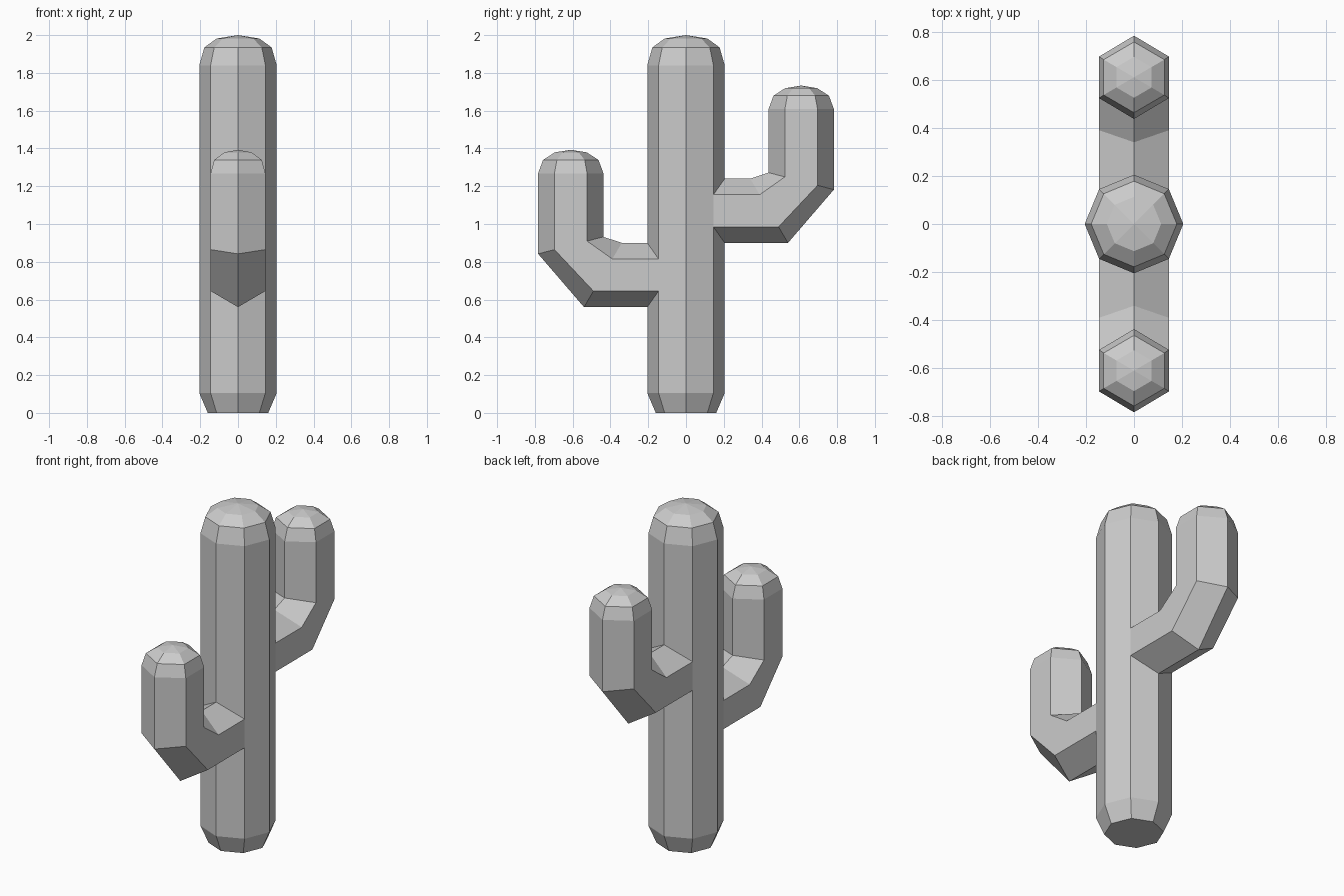
import bpy, bmesh
from math import cos, sin, pi

if "Cube" in bpy.data.objects:
    bpy.data.objects.remove(bpy.data.objects["Cube"])

bm = bmesh.new()


def bridge(a, b, skip=()):
    n = len(a)
    for i in range(n):
        if i not in skip:
            j = (i + 1) % n
            bm.faces.new((a[i], a[j], b[j], b[i]))


def fan(ring, tip):
    v = bm.verts.new(tip)
    for i in range(len(ring)):
        bm.faces.new((ring[i], ring[(i + 1) % len(ring)], v))


def trunk_ring(r, z, bent=None, dz=0.0):
    # octagon; one corner may be raised or lowered to outline an arm socket
    return [bm.verts.new((r * cos(i * pi / 4), r * sin(i * pi / 4),
                          z + (dz if i == bent else 0))) for i in range(8)]


def arm_ring(s, dz, inner, outer, w):
    # hexagon spanning from the inner to the outer corner of the bend
    def pt(x, t):
        y = inner[0] + (outer[0] - inner[0]) * t
        z = inner[1] + (outer[1] - inner[1]) * t
        return bm.verts.new((x, s * y, z + dz))
    return [pt(0, 0), pt(w, .25), pt(w, .75), pt(0, 1), pt(-w, .75), pt(-w, .25)]


def arm(s, dz, socket):
    prev = socket
    for inner, outer, w in [((.34, 1.24), (.54, .90), .145),
                            ((.437, 1.272), (.783, 1.182), .145),
                            ((.437, 1.608), (.783, 1.608), .145),
                            ((.463, 1.679), (.757, 1.679), .126),
                            ((.525, 1.719), (.695, 1.719), .073)]:
        ring = arm_ring(s, dz, inner, outer, w)
        bridge(prev, ring)
        prev = ring
    fan(prev, (0, s * .61, 1.733 + dz))


# Trunk with two open sockets: corner 6 faces front (-y), corner 2 faces back (+y)
R = .205
rings = [trunk_ring(.16, 0), trunk_ring(R, .105),
         trunk_ring(R, .645, 6, -.085), trunk_ring(R, .815, 6, .085),
         trunk_ring(R, .985, 2, -.085), trunk_ring(R, 1.155, 2, .085),
         trunk_ring(R, 1.84), trunk_ring(.178, 1.935), trunk_ring(.113, 1.982)]
holes = {2: (5, 6), 4: (1, 2)}
for k in range(len(rings) - 1):
    bridge(rings[k], rings[k + 1], holes.get(k, ()))
bm.faces.new(rings[0])
fan(rings[-1], (0, 0, 2))

# Arms grow from the sockets (top, +x side, bottom, -x side)
lo, hi = rings[2], rings[3]
arm(-1, -.34, [hi[6], hi[7], lo[7], lo[6], lo[5], hi[5]])
lo, hi = rings[4], rings[5]
arm(1, 0, [hi[2], hi[1], lo[1], lo[2], lo[3], hi[3]])

bmesh.ops.recalc_face_normals(bm, faces=bm.faces[:])
mesh = bpy.data.meshes.new("cactus")
bm.to_mesh(mesh)
bm.free()
bpy.context.collection.objects.link(bpy.data.objects.new("cactus", mesh))
